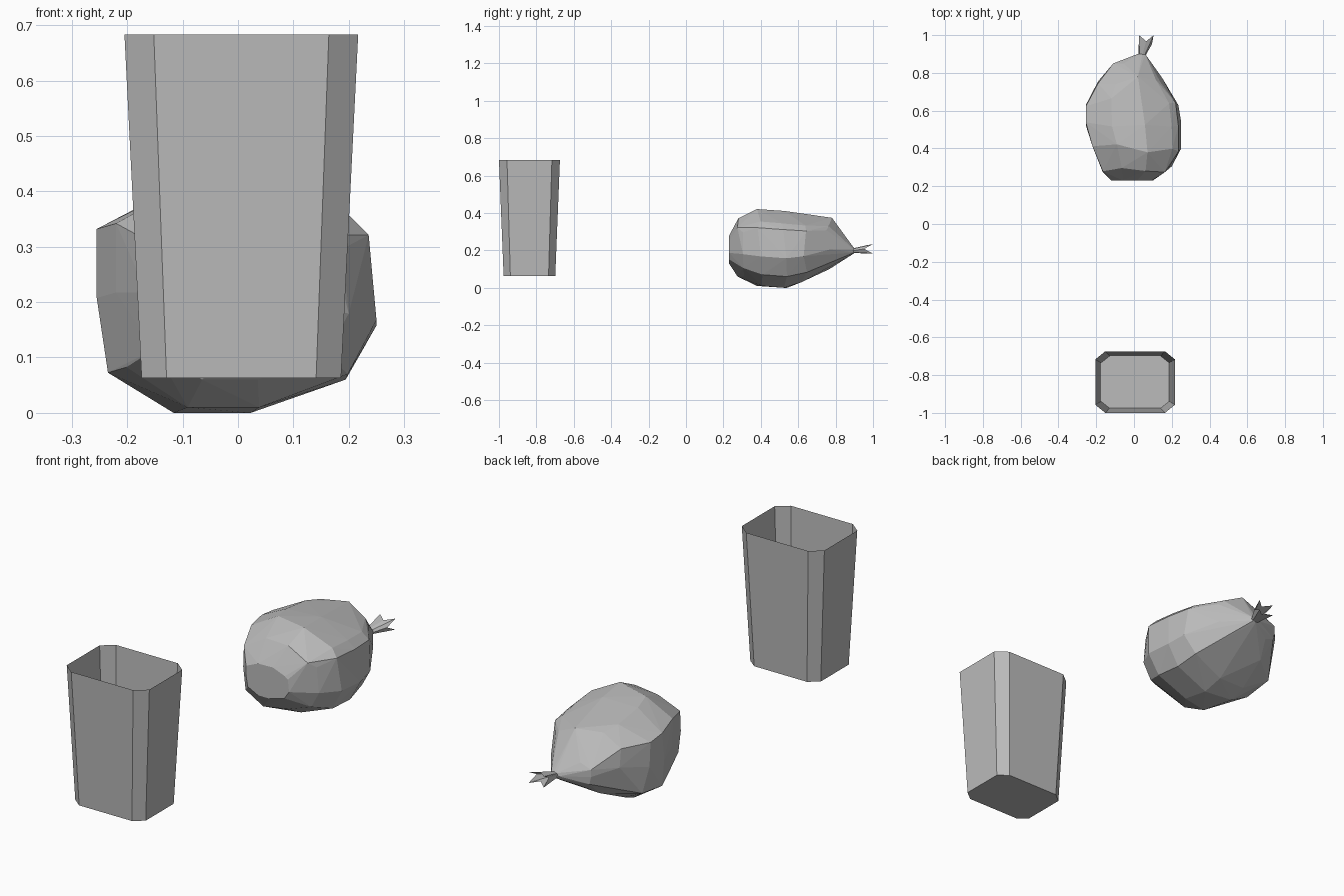
import bpy, bmesh, math, random

if "Cube" in bpy.data.objects:
    bpy.data.objects.remove(bpy.data.objects["Cube"], do_unlink=True)

random.seed(4)
grey = bpy.data.materials.new("plain grey")
grey.use_nodes = True
colour = (0.5, 0.5, 0.5, 1)
grey.diffuse_color = colour
grey.node_tree.nodes["Principled BSDF"].inputs["Base Color"].default_value = colour


def finish(name, bm):
    mesh = bpy.data.meshes.new(name)
    bm.to_mesh(mesh)
    bm.free()
    mesh.materials.append(grey)
    obj = bpy.data.objects.new(name, mesh)
    bpy.context.collection.objects.link(obj)
    return obj


def bridge(bm, a, b):
    for i in range(len(a)):
        j = (i + 1) % len(a)
        bm.faces.new((a[i], a[j], b[j], b[i]))


# Bin: open tapered box with chamfered corners
def octagon(bm, hx, hy, cx, cy, z):
    quarter = [(hx, hy - cy), (hx - cx, hy)]
    half = quarter + [(-x, y) for x, y in reversed(quarter)]
    loop = half + [(-x, -y) for x, y in half]
    return [bm.verts.new((x + 0.006, y - 0.837, z)) for x, y in loop]


bm = bmesh.new()
bottom = octagon(bm, 0.18, 0.138, 0.045, 0.036, 0.063)
top = octagon(bm, 0.211, 0.163, 0.053, 0.043, 0.683)
bridge(bm, bottom, top)
bm.faces.new(bottom[::-1])
finish("bin", bm)

# Sack: lumpy convex body from one cross-section scaled along y
section = [(-1, 0.6), (-1, 0), (-0.92, -0.65), (-0.45, -1), (0.1, -1), (0.78, -0.71),
           (1, -0.24), (0.94, 0.5), (0.8, 0.66), (0.24, 0.98), (-0.45, 0.95)]
rings = [  # y, left x, right x, low z, high z
    (0.23, -0.12, 0.10, 0.13, 0.28),
    (0.29, -0.165, 0.20, 0.06, 0.375),
    (0.40, -0.22, 0.25, 0.01, 0.425),
    (0.52, -0.255, 0.25, 0.0, 0.415),
    (0.64, -0.255, 0.235, 0.03, 0.395),
    (0.76, -0.19, 0.15, 0.10, 0.377),
    (0.85, -0.11, 0.09, 0.155, 0.265),
    (0.90, 0.02, 0.06, 0.185, 0.21)]
bm = bmesh.new()
for y, x0, x1, z0, z1 in rings:
    wobble = 0.025 if 0.25 < y < 0.8 else 0
    for u, v in section:
        bm.verts.new(((x0 + x1 + u * (x1 - x0)) / 2,
                      y + random.uniform(-wobble, wobble),
                      (z0 + z1 + v * (z1 - z0)) / 2))
bmesh.ops.remove_doubles(bm, verts=bm.verts, dist=0.012)
hull = bmesh.ops.convex_hull(bm, input=bm.verts)
loose = {v for v in hull["geom_interior"] + hull["geom_unused"]
         if isinstance(v, bmesh.types.BMVert)}
bmesh.ops.delete(bm, geom=list(loose), context="VERTS")
bmesh.ops.recalc_face_normals(bm, faces=bm.faces)
finish("sack", bm)

# Knotted end: narrow neck opening into a jagged frill
bm = bmesh.new()
neck, frill = [], []
for i in range(8):
    a = -math.tau * i / 8
    c, s = math.cos(a), math.sin(a)
    neck.append(bm.verts.new((0.042 + 0.018 * c, 0.89, 0.198 + 0.012 * s)))
    reach, spread = (0.09, 1) if i % 2 else (0.05, 0.55)
    frill.append(bm.verts.new((0.065 + 0.055 * spread * c, 0.91 + reach - 0.015 * c * c + 0.0075,
                               0.208 + 0.036 * spread * s)))
bridge(bm, neck, frill)
bmesh.ops.recalc_face_normals(bm, faces=bm.faces)
finish("sack_knot", bm)
